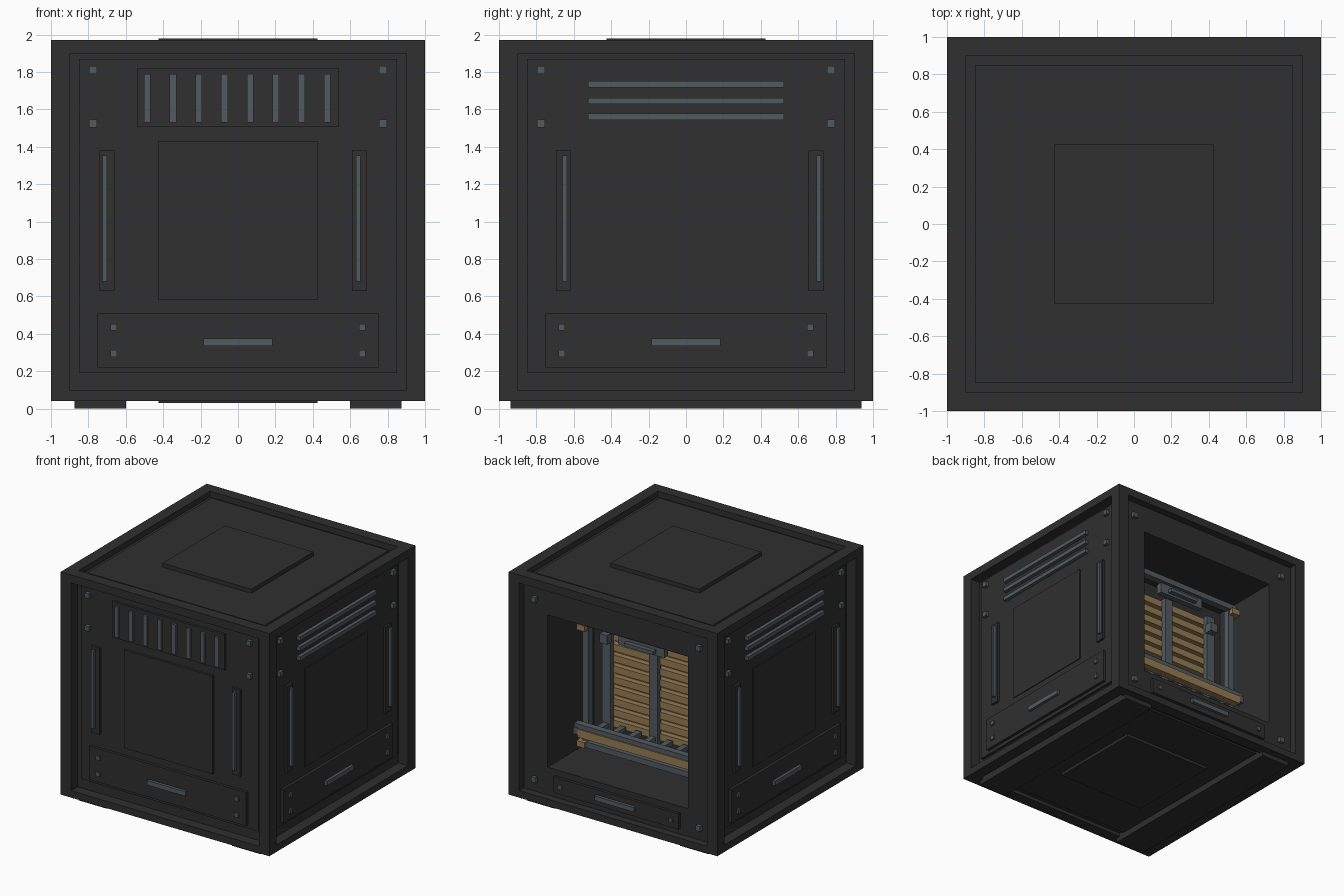
import bpy, bmesh
from mathutils import Matrix, Vector

if "Cube" in bpy.data.objects:
    bpy.data.objects.remove(bpy.data.objects["Cube"])


def material(name, rgb):
    m = bpy.data.materials.new(name)
    m.diffuse_color = (*rgb, 1)
    m.use_nodes = True
    m.node_tree.nodes["Principled BSDF"].inputs["Base Color"].default_value = m.diffuse_color
    return m


DARK = material("charcoal", (0.029, 0.029, 0.029))
METAL = material("grey_steel", (0.085, 0.105, 0.115))
WOOD = material("tan_wood", (0.30, 0.20, 0.085))


def part(name, mat, boxes):
    """One object made of axis-aligned boxes (x0, x1, y0, y1, z0, z1)."""
    bm = bmesh.new()
    for x0, x1, y0, y1, z0, z1 in boxes:
        centre = Vector(((x0 + x1) / 2, (y0 + y1) / 2, (z0 + z1) / 2))
        size = (abs(x1 - x0), abs(y1 - y0), abs(z1 - z0), 1)
        bmesh.ops.create_cube(bm, size=1, matrix=Matrix.Translation(centre) @ Matrix.Diagonal(size))
    mesh = bpy.data.meshes.new(name)
    bm.to_mesh(mesh)
    bm.free()
    mesh.materials.append(mat)
    ob = bpy.data.objects.new(name, mesh)
    bpy.context.collection.objects.link(ob)
    return ob


def on(face, u0, u1, z0, z1, d0, d1):
    """Box on an upright face: u runs left to right from outside, d outwards."""
    return {
        "front": (u0, u1, -d0, -d1, z0, z1),
        "right": (d0, d1, u0, u1, z0, z1),
        "left": (-d0, -d1, -u0, -u1, z0, z1),
        "back": (-u0, -u1, d0, d1, z0, z1),
    }[face]


def spot(face, u, z, half, d0, d1):
    return on(face, u - half, u + half, z - half, z + half, d0, d1)


Z0, Z1, S = 0.04, 1.97, (-1, 1)

# Outer frame: four corner posts and the rails between them
part("corner_posts", DARK, [(sx * 0.9, sx, sy * 0.9, sy, Z0, Z1) for sx in S for sy in S])
rails = []
for lo, hi in ((Z0, 0.10), (1.90, Z1)):
    for s in S:
        rails += [(-0.9, 0.9, s * 0.9, s, lo, hi), (s * 0.9, s, -0.9, 0.9, lo, hi)]
part("frame_rails", DARK, rails)

# Hollow body, open at the back
H, OZ0, OZ1, PANEL = 0.673, 0.34, 1.66, 0.935
part("body_walls", DARK, [
    (-0.91, 0.91, -0.91, 0.30, 0.07, 1.92),
    (-0.91, -H, 0.30, 0.91, 0.07, 1.92),
    (H, 0.91, 0.30, 0.91, 0.07, 1.92),
    (-H, H, 0.30, 0.91, 0.07, OZ0),
    (-H, H, 0.30, 0.91, OZ1, 1.92)])

# Back surround of the opening
part("back_surround", DARK, [
    (-0.9, -H, 0.90, PANEL, 0.10, 1.90), (H, 0.9, 0.90, PANEL, 0.10, 1.90),
    (-H, H, 0.90, PANEL, 0.10, OZ0), (-H, H, 0.90, PANEL, OZ1, 1.90)])
part("back_lower_plate", DARK, [on("back", -0.6, 0.6, 0.15, 0.285, 0.93, 0.96)])
part("back_handle", METAL, [on("back", -0.19, 0.19, 0.20, 0.24, 0.96, 0.985)])
part("back_bolts", METAL,
     [spot("back", s * 0.79, z, 0.022, 0.93, 0.965) for s in S for z in (0.21, 1.77)]
     + [spot("back", s * 0.53, 0.215, 0.017, 0.95, 0.975) for s in S])

# Panels, plates, grips and bolts of the three closed sides
for face in ("front", "right", "left"):
    front = face == "front"
    part(face + "_panel", DARK, [on(face, -0.85, 0.85, 0.19, 1.87, 0.90, PANEL)])
    part(face + "_centre_plate", DARK,
         [on(face, -0.425, 0.425, 0.58, 1.43, 0.93, 0.955 if front else 0.943)])
    part(face + "_lower_plate", DARK, [on(face, -0.75, 0.75, 0.22, 0.51, 0.93, 0.96)])
    part(face + "_lower_handle", METAL, [on(face, -0.185, 0.185, 0.335, 0.375, 0.95, 0.985)])
    part(face + "_bolts", METAL,
         [spot(face, s * 0.775, z, 0.021, 0.93, 0.965) for s in S for z in (1.81, 1.525)]
         + [spot(face, s * 0.664, z, 0.018, 0.95, 0.975) for s in S for z in (0.295, 0.435)])
    plates = (-0.70, 0.65) if front else (-0.655, 0.695)
    bars = (-0.712, 0.642) if front else (-0.647, 0.71)
    part(face + "_grip_plates", DARK,
         [on(face, u - 0.04, u + 0.04, 0.63, 1.38, 0.93, 0.955) for u in plates])
    part(face + "_grip_bars", METAL,
         [on(face, u - 0.012, u + 0.012, 0.68, 1.355, 0.95, 0.98) for u in bars])
    if front:
        part("front_vent_plate", DARK, [on(face, -0.54, 0.54, 1.51, 1.82, 0.93, 0.955)])
        part("front_vent_slats", METAL,
             [on(face, u - 0.018, u + 0.018, 1.53, 1.79, 0.95, 0.975)
              for u in (-0.485 + 0.1375 * i for i in range(8))])
    else:
        part(face + "_vent_slats", METAL,
             [on(face, -0.525, 0.525, z - 0.017, z + 0.017, 0.93, 0.965)
              for z in (1.56, 1.645, 1.735)])

# Top and bottom panels with raised centre plates, and the skids
part("top_panel", DARK, [(-0.85, 0.85, -0.85, 0.85, 1.90, 1.945)])
part("top_plate", DARK, [(-0.425, 0.425, -0.425, 0.425, 1.94, 1.98)])
part("bottom_panel", DARK, [(-0.85, 0.85, -0.85, 0.85, 0.055, 0.10)])
part("bottom_plate", DARK, [(-0.425, 0.425, -0.425, 0.425, 0.03, 0.06)])
part("skids", DARK, [(s * 0.6, s * 0.875, -0.937, 0.937, 0, 0.07) for s in S])

# Slatted wooden crate inside the opening
part("crate_core", WOOD, [(-0.43, 0.43, 0.28, 0.36, 0.55, 1.46)])
part("crate_slats", WOOD,
     [(-0.44, 0.44, 0.35, 0.41, z, z + 0.06) for z in (0.56 + 0.094 * i for i in range(10))])
part("crate_posts", METAL,
     [(x - 0.04, x + 0.04, 0.40, 0.45, 0.52, 1.48) for x in (-0.45, 0, 0.45)])
part("crate_joists", METAL,
     [(x - 0.025, x + 0.025, 0.43, 0.68, 0.56, 0.60) for x in (-0.45 + 0.15 * i for i in range(7))])
part("crate_corner_blocks", METAL, [(s * 0.40, s * 0.47, 0.44, 0.51, 1.31, 1.39) for s in S])

# Steel and wood rack around the crate
part("rack_posts", METAL, [(s * 0.50, s * 0.56, 0.56, 0.62, 0.45, 1.52) for s in S])
part("rack_steel_beams", METAL, [
    (-0.57, 0.57, 0.66, 0.72, 0.63, 0.67),
    (-0.56, 0.56, 0.58, 0.64, 0.44, 0.49),
    (-0.57, 0.57, 0.58, 0.64, 1.49, 1.54)])
part("rack_wood_beam", WOOD, [(-0.53, 0.53, 0.66, 0.73, 0.56, 0.63)])
part("rack_wood_blocks", WOOD,
     [(s * 0.51, s * 0.59, 0.58, 0.66, z, z + 0.05) for s in S for z in (0.44, 1.45)])
part("rack_end_caps", METAL, [(s * 0.53, s * 0.57, 0.66, 0.73, 0.58, 0.64) for s in S])
part("rack_top_plate", METAL, [(-0.22, 0.22, 0.56, 0.61, 1.40, 1.49)])
part("rack_top_handle", METAL, [(-0.14, 0.14, 0.61, 0.65, 1.42, 1.45)])
